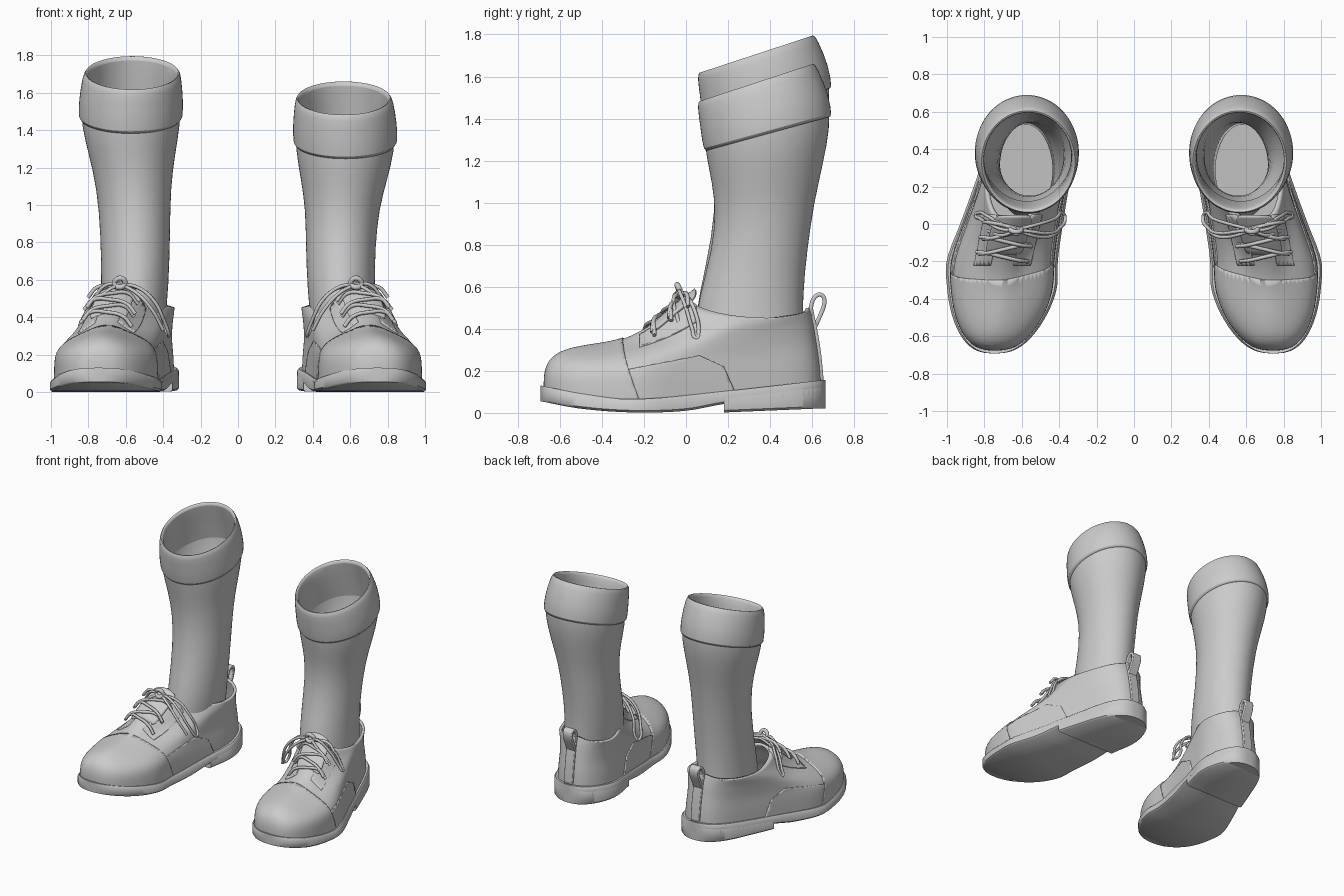
import bpy, bmesh, math
from mathutils import Vector

if "Cube" in bpy.data.objects:
    bpy.data.objects.remove(bpy.data.objects["Cube"])

grey = bpy.data.materials.new("plain grey")
grey.diffuse_color = (0.6, 0.6, 0.6, 1)
grey.use_nodes = True
grey.node_tree.nodes["Principled BSDF"].inputs["Base Color"].default_value = grey.diffuse_color


def curve_at(table, t):
    """Smooth (Catmull-Rom) lookup in a list of (position, value)."""
    n = len(table)
    t = max(table[0][0], min(table[-1][0], t))
    i = max(j for j in range(n - 1) if table[j][0] <= t)
    slope = lambda j: ((table[min(j + 1, n - 1)][1] - table[max(j - 1, 0)][1]) /
                       (table[min(j + 1, n - 1)][0] - table[max(j - 1, 0)][0]))
    (a, va), (b, vb) = table[i], table[i + 1]
    h, u = b - a, (t - a) / (b - a)
    return ((2*u**3 - 3*u*u + 1) * va + (u**3 - 2*u*u + u) * h * slope(i)
            + (3*u*u - 2*u**3) * vb + (u**3 - u*u) * h * slope(i + 1))


# Foot plan: centre line, width factor, sole heights along y
CENTRE = [(-.69, .745), (-.35, .706), (-.2, .705), (0, .655), (.2, .602), (.4, .55), (.66, .53)]
WIDTH = [(-.69, .315), (-.35, .325), (0, .275), (.2, .265), (.4, .28), (.66, .285)]
SOLE_TOP = [(-.69, .13), (-.5, .092), (-.25, .065), (.2, .105), (.66, .157)]
SOLE_LOW = [(-.69, .055), (-.5, .02), (-.25, .002), (0, .01), (.2, .045), (.66, .08)]
HEEL_LOW = [(.18, .002), (.66, .022)]
TOE, BACK = -.692, .665


def cx(y):
    return curve_at(CENTRE, y)


def finish(name, bm, side, angle=40, closed=False):
    for v in bm.verts:
        v.co.x *= side
    if closed:
        bmesh.ops.recalc_face_normals(bm, faces=bm.faces)
    elif side < 0:
        bmesh.ops.reverse_faces(bm, faces=bm.faces)
    me = bpy.data.meshes.new(name)
    bm.to_mesh(me)
    bm.free()
    ob = bpy.data.objects.new(name, me)
    bpy.context.collection.objects.link(ob)
    me.materials.append(grey)
    bpy.ops.object.select_all(action='DESELECT')
    ob.select_set(True)
    bpy.context.view_layer.objects.active = ob
    bpy.ops.object.shade_smooth_by_angle(angle=math.radians(angle))
    return ob


def loft(rings, closed=True, caps=False):
    bm = bmesh.new()
    rows = [[bm.verts.new(p) for p in r] for r in rings]
    n = len(rows[0])
    for a, b in zip(rows, rows[1:]):
        for i in range(n if closed else n - 1):
            j = (i + 1) % n
            bm.faces.new((a[i], a[j], b[j], b[i]))
    if caps:
        bm.faces.new(rows[0])
        bm.faces.new(rows[-1])
    return bm


def modifier(ob, kind, **settings):
    m = ob.modifiers.new(kind.lower(), kind)
    for k, v in settings.items():
        setattr(m, k, v)


def slab(name, side, y0, low, high, lift):
    """Piece of sole following the foot plan from y0 to the back."""
    mid, half = (TOE + BACK) / 2, (BACK - TOE) / 2
    start = math.acos((mid - y0) / half) if y0 > TOE else .03
    rings = []
    for k in range(41):
        th = start + (math.pi - .03 - start) * k / 40
        y = mid - half * math.cos(th)
        h = curve_at(WIDTH, y) * math.sin(th) ** .75
        z0, z1, c = curve_at(low, y), curve_at(high, y) + lift, cx(y)
        g = min(.012, h * .3)
        right = [(h - g, z0), (h, z0 + .01), (h, z1 - .014), (h - g, z1)]
        rings.append([(c + x, y, z) for x, z in right] +
                     [(c - x, y, z) for x, z in reversed(right)])
    return finish(name, loft(rings, caps=True), side, 45, closed=True)


# Upper levels: front y, front z, back y, back z, front and back width, side dip
LEVELS = [(-.672, .10, .645, .13, .93, .91, None), (-.674, .18, .641, .23, .94, .90, .04),
          (-.655, .252, .63, .31, .89, .88, .065), (-.585, .302, .62, .37, .75, .86, .08),
          (-.45, .325, .612, .42, .56, .85, .06), (-.3, .342, .604, .45, .45, .84, .03),
          (-.15, .43, .597, .475, .50, .83, .04), (.02, .545, .59, .505, .70, .79, .07)]


def upper_ring(level, n=40):
    yf, zf, yb, zb, kf, kb, dip = level
    ring = []
    for i in range(n):
        th = 2 * math.pi * i / n
        s = (1 - math.cos(th)) / 2
        y = yf + (yb - yf) * s
        u = min(1, 2 * s)
        k = kf + (kb - kf) * u * u * (3 - 2 * u)
        sn = math.sin(th)
        x = cx(y) + math.copysign(abs(sn) ** .75, sn) * curve_at(WIDTH, y) * k
        z = curve_at(SOLE_TOP, y) - .02 if dip is None else zf + (zb - zf) * s - dip * abs(sn)
        ring.append((x, y, z))
    return ring


def panel(name, side, upper, planes):
    """Raised leather panel: the part of the upper on the positive side of each plane."""
    bm = bmesh.new()
    bm.from_object(upper, bpy.context.evaluated_depsgraph_get())
    for v in bm.verts:
        v.co.x *= side
    if side < 0:
        bmesh.ops.reverse_faces(bm, faces=bm.faces)
    for co, no in planes:
        bmesh.ops.bisect_plane(bm, geom=bm.verts[:] + bm.edges[:] + bm.faces[:], plane_co=Vector(co),
                               plane_no=Vector(no).normalized(), clear_inner=True)
    ob = finish(name, bm, side)
    modifier(ob, 'SOLIDIFY', thickness=.014, offset=0)


def cord(name, side, points, radius=.0095):
    cu = bpy.data.curves.new(name, 'CURVE')
    cu.dimensions = '3D'
    cu.bevel_depth, cu.bevel_resolution, cu.resolution_u = radius, 2, 6
    cu.use_fill_caps = True
    sp = cu.splines.new('BEZIER')
    sp.bezier_points.add(len(points) - 1)
    for b, p in zip(sp.bezier_points, points):
        b.co = (p[0] * side, p[1], p[2])
        b.handle_left_type = b.handle_right_type = 'AUTO'
    cu.materials.append(grey)
    bpy.context.collection.objects.link(bpy.data.objects.new(name, cu))


def ribbon(name, side, path, width, bow=0, thick=.014):
    """Strap following (y, z) points, centred on the foot."""
    rings = [[(cx(y) + width * t, y, z - bow * t * t) for t in (-1, -.5, 0, .5, 1)] for y, z in path]
    ob = finish(name, loft(rings, closed=False), side)
    modifier(ob, 'SUBSURF', levels=2, render_levels=2)
    modifier(ob, 'SOLIDIFY', thickness=thick, offset=0)


def leg_ring(z0, z1, y0, y1, x0, x1, dz, n=32):
    """Tilted oval: front height z0, back height z1."""
    ring = []
    for i in range(n):
        th = 2 * math.pi * i / n
        s = (1 - math.cos(th)) / 2
        z = z0 + (z1 - z0) * s
        z += dz * max(0, min(1, (z - .5) / .6))
        ring.append(((x0 + x1) / 2 + (x1 - x0) / 2 * math.sin(th), y0 + (y1 - y0) * s, z))
    return ring


SOCK = [(.15, .15, .03, .55, .42, .74), (.35, .35, .03, .56, .39, .74), (.55, .55, .06, .555, .37, .73),
        (.78, .78, .125, .578, .362, .735), (.96, 1.0, .14, .61, .36, .755),
        (1.1, 1.18, .122, .652, .335, .80), (1.22, 1.36, .095, .688, .308, .838),
        (1.32, 1.48, .085, .68, .308, .838)]
CUFF = [(1.25, 1.41, .105, .68, .315, .83), (1.238, 1.405, .082, .698, .292, .856),
        (1.35, 1.52, .068, .68, .292, .852), (1.46, 1.64, .052, .628, .302, .832),
        (1.488, 1.668, .06, .607, .313, .817), (1.48, 1.655, .078, .588, .328, .80),
        (1.38, 1.54, .10, .625, .338, .805), (1.22, 1.36, .12, .668, .328, .815)]

for side, dz, tag in ((1, 0, "left"), (-1, .135, "right")):
    # Sole and heel block
    slab(tag + "_sole", side, TOE, SOLE_LOW, SOLE_TOP, 0)
    slab(tag + "_heel", side, .18, HEEL_LOW, SOLE_TOP, -.02)

    # Leather upper with toe cap, vamp wings and lace facings
    upper = finish(tag + "_upper", loft([upper_ring(l) for l in LEVELS]), side)
    modifier(upper, 'SUBSURF', levels=2, render_levels=2)
    bpy.context.view_layer.update()
    panel(tag + "_toe_cap", side, upper, [((.7, -.29, .33), (-.1, -1, -.35))])
    for d, word in ((1, "outer"), (-1, "inner")):
        panel(f"{tag}_{word}_wing", side, upper,
              [((.7, -.10, .24), (0, .2, -1)), ((.7, .10, .255), (0, -.45, -1)),
               ((.7, .2, .17), (0, -1, -.45)), ((.7, -.28, .3), (.1, 1, .35)),
               ((.69, -.2, .3), (d, d * .22, 0))])
        panel(f"{tag}_{word}_facing", side, upper,
              [((.70 + d * .06, -.2, .4), (d, d * .22, 0)), ((.70 + d * .15, -.2, .4), (-d, -d * .22, 0)),
               ((.7, -.22, .4), (0, 1, 0)), ((.7, .05, .4), (0, -1, 0))])
    modifier(upper, 'SOLIDIFY', thickness=.02, offset=-1)

    # Tongue, back strip and pull loop
    ribbon(tag + "_tongue", side, [(-.16, .42), (-.08, .49), (0, .555), (.045, .59)], .10, .04)
    ribbon(tag + "_back_strip", side, [(.645, .15), (.637, .25), (.625, .34), (.606, .44), (.592, .505)],
           .035, 0, .02)
    ribbon(tag + "_pull_loop", side, [(.61, .40), (.632, .45), (.66, .51), (.66, .555), (.63, .57),
                                      (.60, .54), (.592, .49), (.59, .45)], .036, 0, .02)

    # Crossed laces, knot, bow loops and loose ends
    for i in range(5):
        y, z, d = -.185 + i * .04, .395 + i * .034, (1, -1)[i % 2]
        c = cx(y)
        cord(f"{tag}_lace_{i}", side,
             [(c - d * .135, y - .015, z - .045), (c - d * .09, y - .01, z + .008),
              (c, y + .01, z + .032), (c + d * .09, y + .03, z + .03),
              (c + d * .14, y + .035, z - .025)], .0105)
    k = Vector((.63, -.03, .575))
    cord(tag + "_knot", side, [k + Vector(p) for p in ((-.03, 0, 0), (-.015, -.01, .03), (.015, -.01, .03),
                               (.03, 0, 0), (0, -.02, -.015), (-.03, 0, 0))], .014)
    cord(tag + "_outer_loop", side, [k, (.70, -.03, .575), (.77, 0, .50), (.825, .03, .40), (.845, .05, .355),
                                     (.83, .06, .38), (.78, .04, .49), (.71, .0, .56), k])
    cord(tag + "_inner_loop", side, [k, (.55, -.04, .565), (.46, -.05, .50), (.395, -.02, .38), (.37, .04, .30),
                                     (.385, .06, .33), (.42, .03, .44), (.51, 0, .545), k])
    cord(tag + "_outer_end", side, [k, (.70, -.06, .54), (.77, -.04, .45), (.80, -.02, .37)])
    cord(tag + "_inner_end", side, [k, (.55, -.06, .535), (.46, -.07, .44), (.40, -.04, .33)])

    # Sock leg and folded cuff
    sock = finish(tag + "_sock", loft([leg_ring(*r, dz) for r in SOCK]), side)
    modifier(sock, 'SUBSURF', levels=1, render_levels=1)
    modifier(sock, 'SOLIDIFY', thickness=.015, offset=-1)
    cuff = finish(tag + "_cuff", loft([leg_ring(*r, dz) for r in CUFF]), side, 60)
    modifier(cuff, 'SUBSURF', levels=1, render_levels=1)
